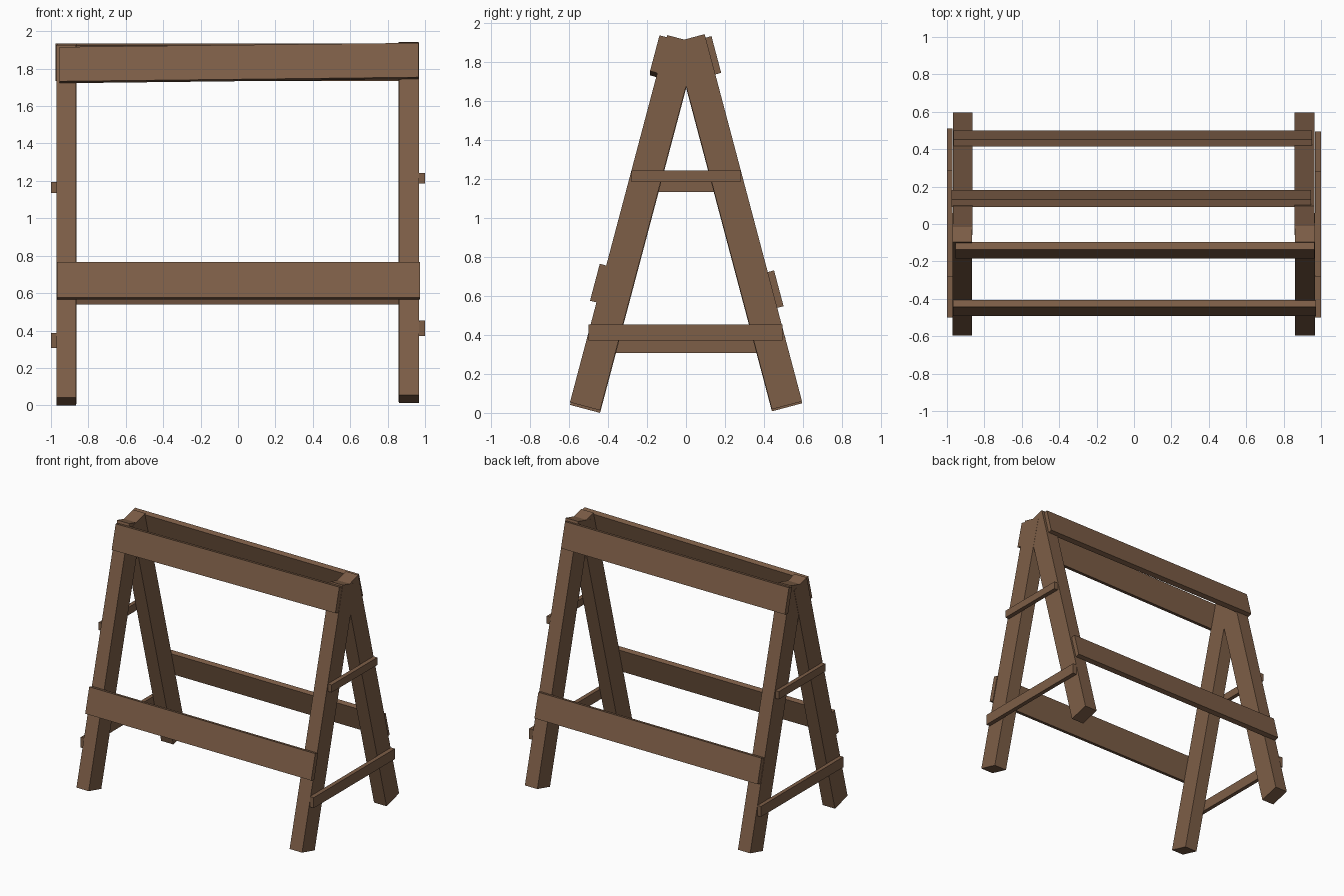
import bpy, bmesh, math

if "Cube" in bpy.data.objects:
    bpy.data.objects.remove(bpy.data.objects["Cube"])

wood = bpy.data.materials.new("brown wood")
wood.diffuse_color = (0.205, 0.112, 0.063, 1)
wood.use_nodes = True
wood.node_tree.nodes["Principled BSDF"].inputs["Base Color"].default_value = wood.diffuse_color

A = math.radians(14.85)  # lean of the legs
SA, CA = math.sin(A), math.cos(A)


def prism(name, profile, x0, x1, lift=0.0):
    """Extrude a y-z profile along x; lift raises the right-hand end."""
    bm = bmesh.new()
    left = [bm.verts.new((x0, y, z)) for y, z in profile]
    right = [bm.verts.new((x1, y, z + lift)) for y, z in profile]
    n = len(profile)
    bm.faces.new(left)
    bm.faces.new(right[::-1])
    for i in range(n):
        j = (i + 1) % n
        bm.faces.new((left[j], left[i], right[i], right[j]))
    bmesh.ops.recalc_face_normals(bm, faces=bm.faces)
    me = bpy.data.meshes.new(name)
    bm.to_mesh(me)
    bm.free()
    me.materials.append(wood)
    ob = bpy.data.objects.new(name, me)
    bpy.context.collection.objects.link(ob)
    return ob


def leaning(side, y, z, thick, length):
    """Leaning rectangle from its inner bottom corner; side -1 front, +1 back."""
    ox, oz = side * CA * thick, SA * thick
    ux, uz = -side * SA * length, CA * length
    return [(y, z), (y + ox, z + oz), (y + ox + ux, z + oz + uz), (y + ux, z + uz)]


# four legs, each pair crossing at the top
for name, side, x0, x1, z in (
        ("front_left_leg", -1, -0.970, -0.865, 0.000),
        ("front_right_leg", -1, 0.860, 0.967, 0.013),
        ("back_left_leg", 1, -0.968, -0.863, 0.008),
        ("back_right_leg", 1, 0.859, 0.966, 0.018)):
    prism(name, leaning(side, side * 0.441, z, 0.16, 1.95), x0, x1)

# long boards fixed on the outer faces of the legs
prism("front_top_board", leaning(-1, -0.146, 1.722, 0.04, 0.19), -0.955, 0.965, 0.022)
prism("back_top_board", leaning(1, 0.142, 1.735, 0.04, 0.195), -0.975, 0.947)
prism("front_lower_board", leaning(-1, -0.456, 0.566, 0.038, 0.196), -0.967, 0.973)
prism("back_lower_board", leaning(1, 0.464, 0.538, 0.038, 0.19), -0.965, 0.951)

# cross rails on both ends
for name, x0, x1, y0, y1, z0, z1 in (
        ("left_upper_rail", -1.0, -0.970, -0.28, 0.29, 1.135, 1.195),
        ("left_lower_rail", -1.0, -0.970, -0.50, 0.51, 0.307, 0.388),
        ("right_upper_rail", 0.967, 1.0, -0.28, 0.28, 1.185, 1.243),
        ("right_lower_rail", 0.967, 1.0, -0.50, 0.495, 0.372, 0.453)):
    prism(name, [(y0, z0), (y1, z0), (y1, z1), (y0, z1)], x0, x1)
